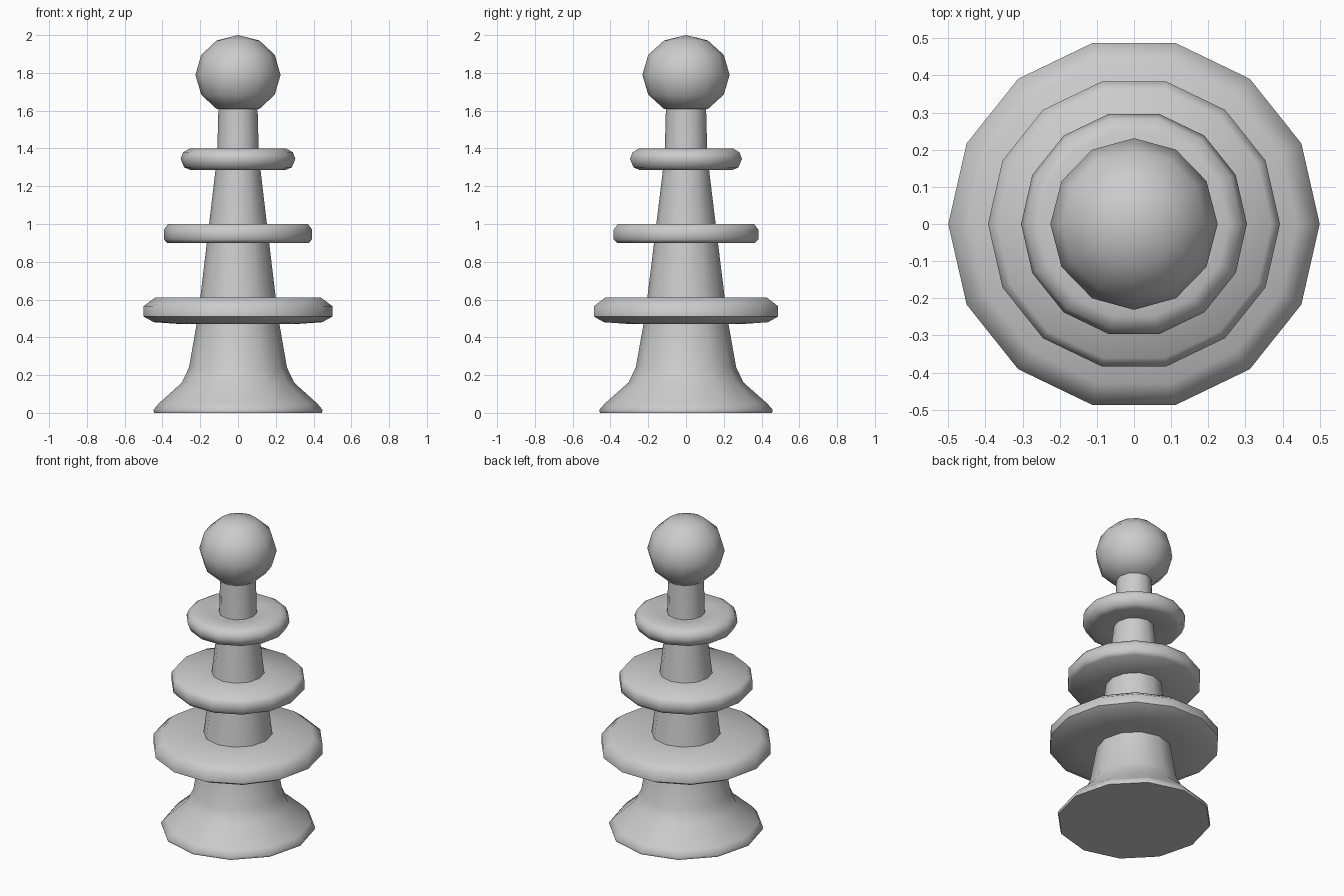
import bpy, bmesh
from math import sin, cos, pi, radians

if "Cube" in bpy.data.objects:
    bpy.data.objects.remove(bpy.data.objects["Cube"])


def lathe(name, profile, sides, squash=1.0):
    """Spin a (radius, z) profile around z; zero radius makes a pole."""
    bm = bmesh.new()
    rings = []
    for r, z in profile:
        if r == 0:
            rings.append([bm.verts.new((0, 0, z))] * sides)
        else:
            rings.append([bm.verts.new((squash * r * cos(2 * pi * i / sides),
                                        r * sin(2 * pi * i / sides), z))
                          for i in range(sides)])
    for a, b in zip(rings, rings[1:]):
        for i in range(sides):
            j = (i + 1) % sides
            bm.faces.new(list(dict.fromkeys((a[i], a[j], b[j], b[i]))))
    # flat caps on open ends
    if profile[0][0] > 0:
        bm.faces.new(rings[0][::-1])
    if profile[-1][0] > 0:
        bm.faces.new(rings[-1])
    bmesh.ops.recalc_face_normals(bm, faces=bm.faces)
    mesh = bpy.data.meshes.new(name)
    bm.to_mesh(mesh)
    bm.free()
    obj = bpy.data.objects.new(name, mesh)
    bpy.context.collection.objects.link(obj)
    bpy.ops.object.select_all(action='DESELECT')
    obj.select_set(True)
    bpy.context.view_layer.objects.active = obj
    bpy.ops.object.shade_smooth_by_angle(angle=radians(58))
    return obj


# flared foot and tapering stem
lathe("stem", [(0.455, 0), (0.46, 0.015), (0.43, 0.05), (0.305, 0.16),
               (0.266, 0.24), (0.225, 0.47), (0.205, 0.61), (0.157, 1.0),
               (0.123, 1.28), (0.112, 1.40), (0.106, 1.63)], 12, 0.975)

# ball on top
ball = [(0.231 * sin(pi * k / 6), 1.79 - 0.21 * cos(pi * k / 6))
        for k in range(1, 6)]
lathe("ball", ball + [(0, 2.0)], 12, 0.975)

# three flat collars with rounded rims
lathe("lower_collar", [(0.15, 0.47), (0.30, 0.47), (0.445, 0.48), (0.50, 0.51),
                       (0.50, 0.565), (0.44, 0.61), (0.15, 0.61)], 14)
lathe("middle_collar", [(0.10, 0.90), (0.375, 0.90), (0.393, 0.92),
                        (0.393, 0.97), (0.37, 1.0), (0.10, 1.0)], 14)
lathe("upper_collar", [(0.08, 1.30), (0.15, 1.295), (0.25, 1.285), (0.285, 1.30),
                       (0.304, 1.345), (0.29, 1.38), (0.255, 1.40),
                       (0.15, 1.39), (0.08, 1.385)], 14)
